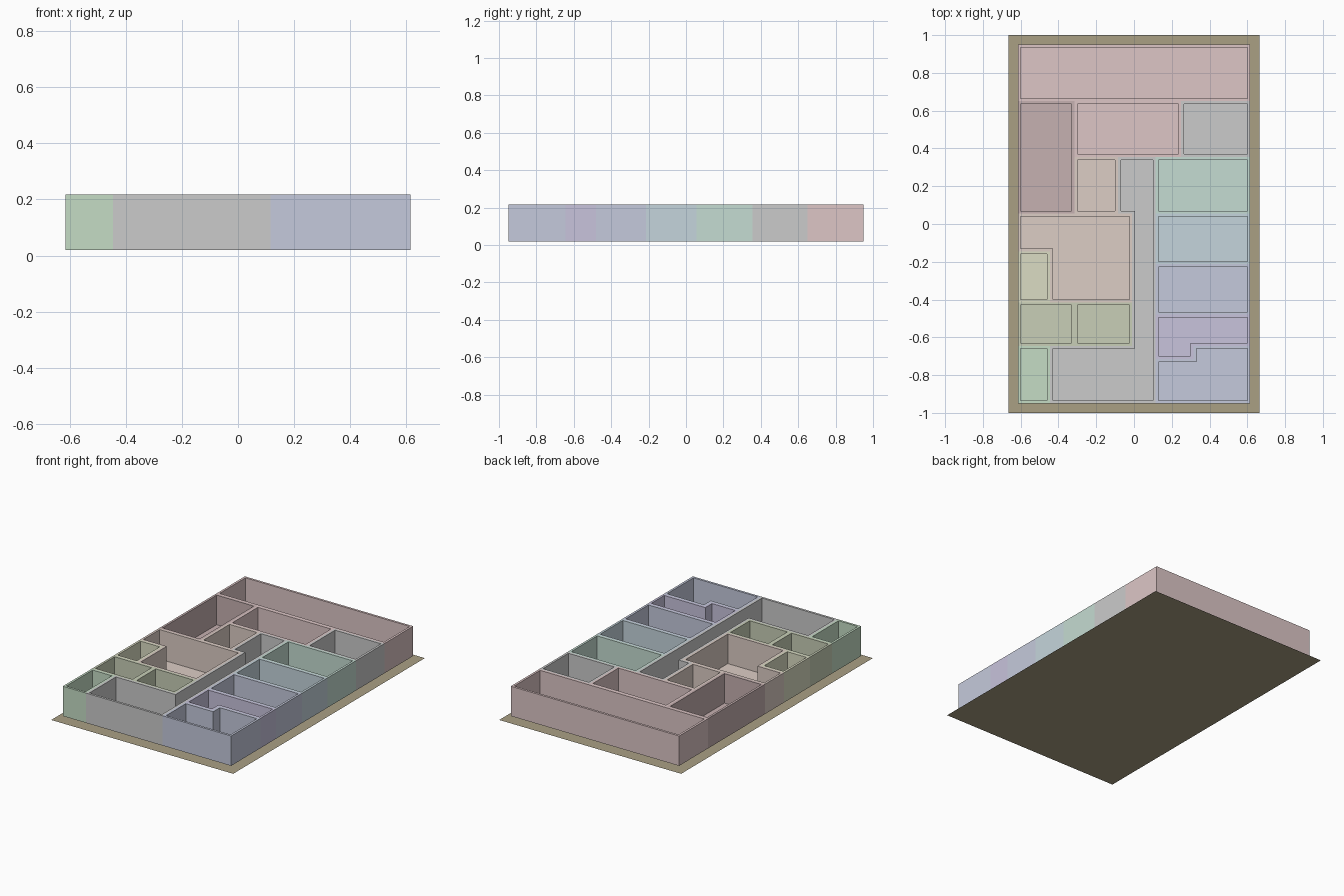
import bpy, bmesh
from mathutils import Vector

if "Cube" in bpy.data.objects:
    bpy.data.objects.remove(bpy.data.objects["Cube"])

Z0, FLOOR, TOP, WALL = 0.02, 0.022, 0.217, 0.015


def material(name, rgb):
    m = bpy.data.materials.new(name)
    m.diffuse_color = [((c / 255 + 0.055) / 1.055) ** 2.4 for c in rgb] + [1.0]
    m.use_nodes = True
    m.node_tree.nodes["Principled BSDF"].inputs["Base Color"].default_value = m.diffuse_color
    return m


def add_object(name, bm, mat):
    bmesh.ops.recalc_face_normals(bm, faces=bm.faces)
    me = bpy.data.meshes.new(name)
    bm.to_mesh(me)
    bm.free()
    ob = bpy.data.objects.new(name, me)
    bpy.context.collection.objects.link(ob)
    if mat:
        me.materials.append(mat)


def inset(pts, d):
    # Mitred inward offset of a counter-clockwise outline
    out = []
    for i, p in enumerate(pts):
        a = (p - pts[i - 1]).normalized()
        b = (pts[(i + 1) % len(pts)] - p).normalized()
        na, nb = Vector((-a.y, a.x)), Vector((-b.y, b.x))
        out.append(p + (na + nb) * d / (1 + na.dot(nb)))
    return out


def room(name, outline, rgb=None):
    # Open-topped tray: outer walls, rim, inner walls, floor and underside
    outer = [Vector(p) for p in outline]
    inner = inset(outer, WALL)
    bm = bmesh.new()
    loops = [[bm.verts.new((p.x, p.y, z)) for p in ring]
             for ring, z in ((outer, Z0), (outer, TOP), (inner, TOP), (inner, FLOOR))]
    n = len(outer)
    for lo, hi in zip(loops, loops[1:]):
        for i in range(n):
            j = (i + 1) % n
            bm.faces.new((lo[i], lo[j], hi[j], hi[i]))
    bm.faces.new(loops[3])
    bm.faces.new(loops[0][::-1])
    add_object(name, bm, material(name + "_colour", rgb) if rgb else None)


def box(x0, y0, x1, y1):
    return [(x0, y0), (x1, y0), (x1, y1), (x0, y1)]


# Flat ground sheet
bm = bmesh.new()
bm.faces.new([bm.verts.new((x, y, 0)) for x, y in box(-0.665, -1, 0.665, 1)])
add_object("base_sheet", bm, material("base_colour", (170, 160, 132)))

# Grid lines shared by the rooms
L, R = -0.615, 0.615
A, B, C, D = -0.445, -0.315, -0.01, 0.115

# Rear rooms
room("ward", box(L, 0.65, R, 0.95), (221, 198, 198))
room("ward_office", box(B, 0.355, 0.25, 0.65), (221, 198, 198))
room("pathology_room", box(0.25, 0.355, R, 0.65))
room("laboratory", box(L, 0.055, B, 0.65), (198, 177, 177))

# Left side rooms
room("immunity_room", box(B, 0.055, -0.085, 0.355), (220, 205, 197))
room("imaging_room", [(A, -0.415), (C, -0.415), (C, 0.055), (L, 0.055),
                      (L, -0.145), (A, -0.145)], (220, 205, 197))
room("specialist_room", box(L, -0.415, A, -0.145), (219, 220, 196))
room("clinic_one", box(L, -0.645, B, -0.415), (200, 207, 183))
room("clinic_two", box(B, -0.645, C, -0.415), (200, 207, 183))
room("duty_room", box(L, -0.95, A, -0.645), (197, 220, 197))

# Reception and central corridor
room("reception_corridor", [(A, -0.95), (D, -0.95), (D, 0.355), (-0.085, 0.355),
                            (-0.085, 0.055), (C, 0.055), (C, -0.645), (A, -0.645)])

# Right side rooms
room("operating_room", box(D, 0.055, R, 0.355), (197, 220, 210))
room("preparation_room", box(D, -0.213, R, 0.055), (197, 213, 220))
room("pharmacy", box(D, -0.48, R, -0.213), (197, 202, 220))
room("injection_room", [(D, -0.715), (0.315, -0.715), (0.315, -0.645), (R, -0.645),
                        (R, -0.48), (D, -0.48)], (200, 195, 220))
room("treatment_room", [(D, -0.95), (R, -0.95), (R, -0.645), (0.315, -0.645),
                        (0.315, -0.715), (D, -0.715)], (197, 202, 220))
